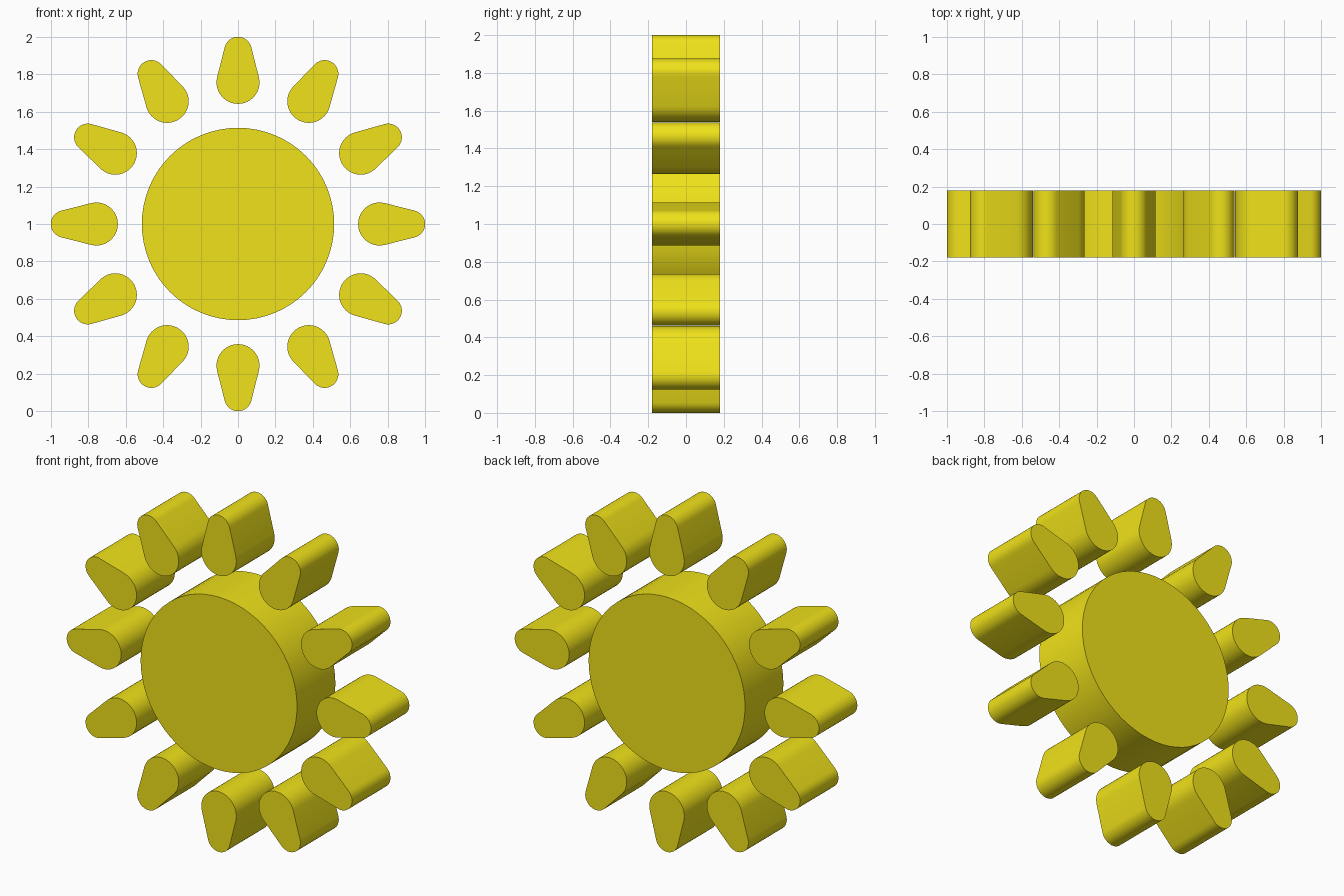
import bpy, bmesh, math
from mathutils import Matrix, Vector

if "Cube" in bpy.data.objects:
    bpy.data.objects.remove(bpy.data.objects["Cube"])

DEPTH = 0.36
CENTRE = Vector((0, 0, 1))

yellow = bpy.data.materials.new("yellow")
yellow.diffuse_color = (0.87, 0.76, 0.01, 1)
yellow.use_nodes = True
yellow.node_tree.nodes["Principled BSDF"].inputs["Base Color"].default_value = yellow.diffuse_color


def arc(cx, r, start, end, steps):
    """Points (x, z) along an arc centred on the x axis."""
    angles = [start + (end - start) * i / steps for i in range(steps + 1)]
    return [(cx + r * math.cos(a), r * math.sin(a)) for a in angles]


def slab(name, outline, turn=0.0):
    """Extrude an (x, z) outline through the depth, turned about the y axis."""
    bm = bmesh.new()
    face = bm.faces.new([bm.verts.new((x, -DEPTH / 2, z)) for x, z in outline])
    ext = bmesh.ops.extrude_face_region(bm, geom=[face], use_keep_orig=True)
    moved = [g for g in ext["geom"] if isinstance(g, bmesh.types.BMVert)]
    bmesh.ops.translate(bm, verts=moved, vec=(0, DEPTH, 0))
    bmesh.ops.recalc_face_normals(bm, faces=bm.faces)
    bm.transform(Matrix.Rotation(-turn, 4, 'Y'))
    mesh = bpy.data.meshes.new(name)
    bm.to_mesh(mesh)
    bm.free()
    mesh.materials.append(yellow)
    obj = bpy.data.objects.new(name, mesh)
    obj.location = CENTRE
    bpy.context.collection.objects.link(obj)
    bpy.ops.object.select_all(action='DESELECT')
    obj.select_set(True)
    bpy.context.view_layer.objects.active = obj
    bpy.ops.object.shade_smooth_by_angle(angle=math.radians(30))
    return obj


# Central disc
slab("sun_disc", arc(0, 0.514, 0, math.tau, 64)[:-1])

# Teardrop rays: a wide inner round joined by tangents to a narrow tip
inner, r_in, outer, r_out = 0.757, 0.115, 0.927, 0.073
phi = math.acos((r_in - r_out) / (outer - inner))
ray = arc(outer, r_out, -phi, phi, 16) + arc(inner, r_in, phi, math.tau - phi, 24)
for i in range(12):
    slab(f"sun_ray_{i + 1:02d}", ray, i * math.tau / 12)
